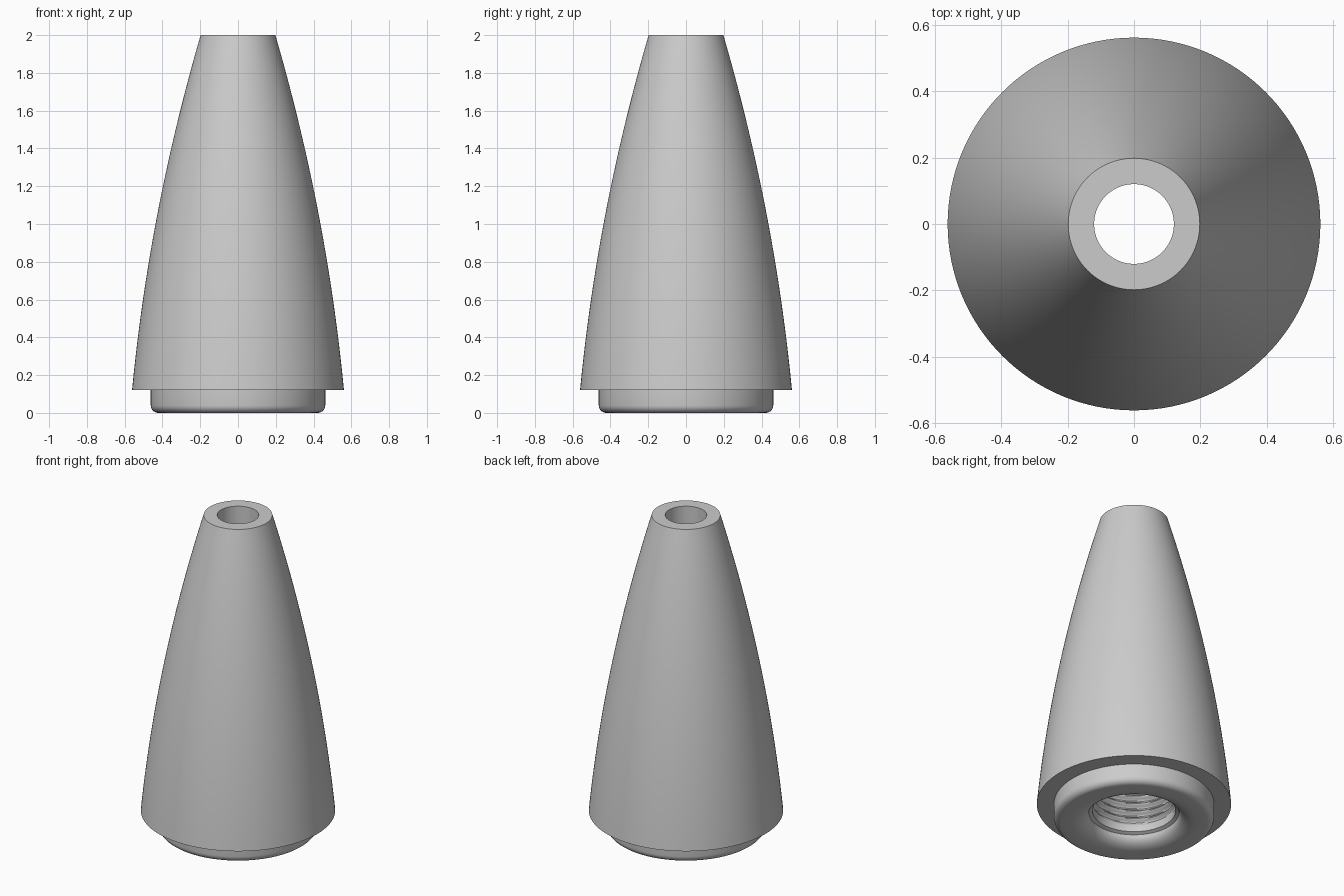
import bpy, bmesh, math

if "Cube" in bpy.data.objects:
    bpy.data.objects.remove(bpy.data.objects["Cube"])

SEG = 128
PITCH = 0.05                     # screw thread pitch
THREAD_Z0, THREAD_Z1 = 0.10, 0.70
THREAD_R, THREAD_DEPTH = 0.24, 0.012


def arc(cx, cz, rx, rz, a0, a1, n):
    """Points on an elliptical arc, as (radius, height)."""
    pts = []
    for i in range(n + 1):
        a = math.radians(a0 + (a1 - a0) * i / n)
        pts.append((cx + rx * math.cos(a), cz + rz * math.sin(a)))
    return pts


def thread_radius(z, ang):
    """Helical wave that fades out at both ends of the thread."""
    fade = min(1.0, (z - THREAD_Z0) / PITCH, (THREAD_Z1 - z) / PITCH)
    return THREAD_R + THREAD_DEPTH * max(0.0, fade) * math.cos(math.tau * z / PITCH - ang)


# Bowed outer wall, from the top rim down to the shoulder
profile = []
for i in range(25):
    t = 1 - i / 24
    profile.append((0.561 - 0.18 * t - 0.183 * t * t, 0.12 + 1.88 * t))

# Spigot with a rounded lower edge
profile.append((0.462, 0.12))
profile += arc(0.422, 0.04, 0.04, 0.04, 0, -90, 6)

# Rounded mouth leading to the bore
profile += arc(0.36, 0.065, 0.10, 0.065, 270, 180, 8)
profile.append((THREAD_R, 0.075))

# Threaded socket
first_thread = len(profile)
rows = round((THREAD_Z1 - THREAD_Z0) / PITCH * 10)
for i in range(rows + 1):
    profile.append((THREAD_R, THREAD_Z0 + (THREAD_Z1 - THREAD_Z0) * i / rows))
last_thread = len(profile) - 1

# Socket end and narrow through-hole up to the top rim
profile += [(0.12, THREAD_Z1), (0.12, 2.0)]

# Revolve the closed profile
bm = bmesh.new()
rings = []
for k, (r, z) in enumerate(profile):
    ring = []
    for s in range(SEG):
        a = math.tau * s / SEG
        rad = thread_radius(z, a) if first_thread <= k <= last_thread else r
        ring.append(bm.verts.new((rad * math.cos(a), rad * math.sin(a), z)))
    rings.append(ring)
for k, ring in enumerate(rings):
    nxt = rings[(k + 1) % len(rings)]
    for s in range(SEG):
        t = (s + 1) % SEG
        bm.faces.new((ring[s], nxt[s], nxt[t], ring[t]))
bmesh.ops.recalc_face_normals(bm, faces=bm.faces[:])

mesh = bpy.data.meshes.new("tapered_cap")
bm.to_mesh(mesh)
bm.free()
cap = bpy.data.objects.new("tapered_cap", mesh)
bpy.context.collection.objects.link(cap)

# Plain grey finish
grey = bpy.data.materials.new("grey")
grey.diffuse_color = (0.6, 0.6, 0.6, 1)
grey.use_nodes = True
grey.node_tree.nodes["Principled BSDF"].inputs["Base Color"].default_value = grey.diffuse_color
mesh.materials.append(grey)

bpy.context.view_layer.objects.active = cap
cap.select_set(True)
bpy.ops.object.shade_smooth_by_angle(angle=math.radians(30))
